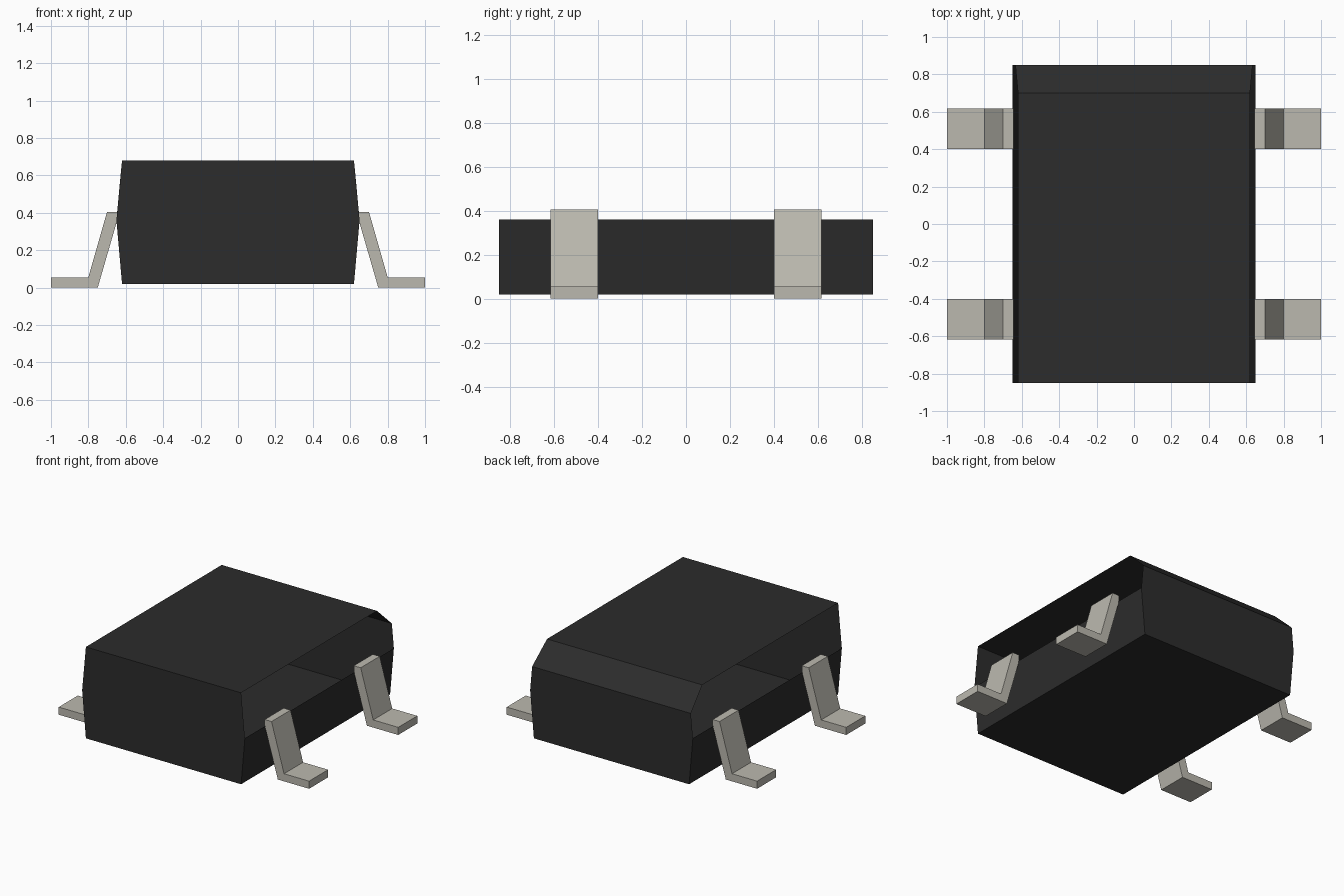
import bpy
import bmesh

if "Cube" in bpy.data.objects:
    bpy.data.objects.remove(bpy.data.objects["Cube"])


def material(name, rgb):
    m = bpy.data.materials.new(name)
    m.diffuse_color = (*rgb, 1)
    m.use_nodes = True
    m.node_tree.nodes["Principled BSDF"].inputs["Base Color"].default_value = m.diffuse_color
    return m


def add_object(name, bm, mat):
    mesh = bpy.data.meshes.new(name)
    bm.to_mesh(mesh)
    bm.free()
    mesh.materials.append(mat)
    obj = bpy.data.objects.new(name, mesh)
    bpy.context.collection.objects.link(obj)
    return obj


black = material("black plastic", (0.025, 0.025, 0.025))
metal = material("tinned metal", (0.50, 0.485, 0.43))

# Body shell: front and back outlines, with the upper side walls left open
bm = bmesh.new()


def outline(points):
    """Vertices of a symmetric end outline as (left, right) pairs, bottom to top."""
    return [[bm.verts.new((s * x, y, z)) for s in (-1, 1)] for x, y, z in points]


front = outline([(0.62, -0.85, 0.02), (0.65, -0.85, 0.36), (0.62, -0.85, 0.68)])
back = outline([(0.62, 0.85, 0.02), (0.65, 0.85, 0.36), (0.634, 0.85, 0.535)])
ridge = outline([(0.62, 0.70, 0.68)])[0]

# End walls
bm.faces.new([p[1] for p in front] + [p[0] for p in reversed(front)])
bm.faces.new([p[0] for p in back] + [p[1] for p in reversed(back)])
# Floor, top and the sloped back edge
bm.faces.new((front[0][0], back[0][0], back[0][1], front[0][1]))
bm.faces.new((front[2][0], front[2][1], ridge[1], ridge[0]))
bm.faces.new((ridge[0], ridge[1], back[2][1], back[2][0]))
# Lower side walls
bm.faces.new((front[0][1], back[0][1], back[1][1], front[1][1]))
bm.faces.new((front[0][0], front[1][0], back[1][0], back[0][0]))
add_object("body", bm, black)

# Bent leads: one side profile extruded along y, mirrored to four corners
profile = [(1.0, 0), (0.75, 0), (0.645, 0.362), (0.645, 0.405),
           (0.70, 0.405), (0.80, 0.055), (1.0, 0.055)]
for side, sx in (("left", -1), ("right", 1)):
    for end, y0 in (("front", -0.617), ("back", 0.40)):
        bm = bmesh.new()
        face = bm.faces.new([bm.verts.new((sx * x, y0, z)) for x, z in profile])
        ext = bmesh.ops.extrude_face_region(bm, geom=[face], use_keep_orig=True)
        moved = [v for v in ext["geom"] if isinstance(v, bmesh.types.BMVert)]
        bmesh.ops.translate(bm, verts=moved, vec=(0, 0.217, 0))
        bmesh.ops.recalc_face_normals(bm, faces=bm.faces)
        add_object(f"{side}_{end}_lead", bm, metal)
